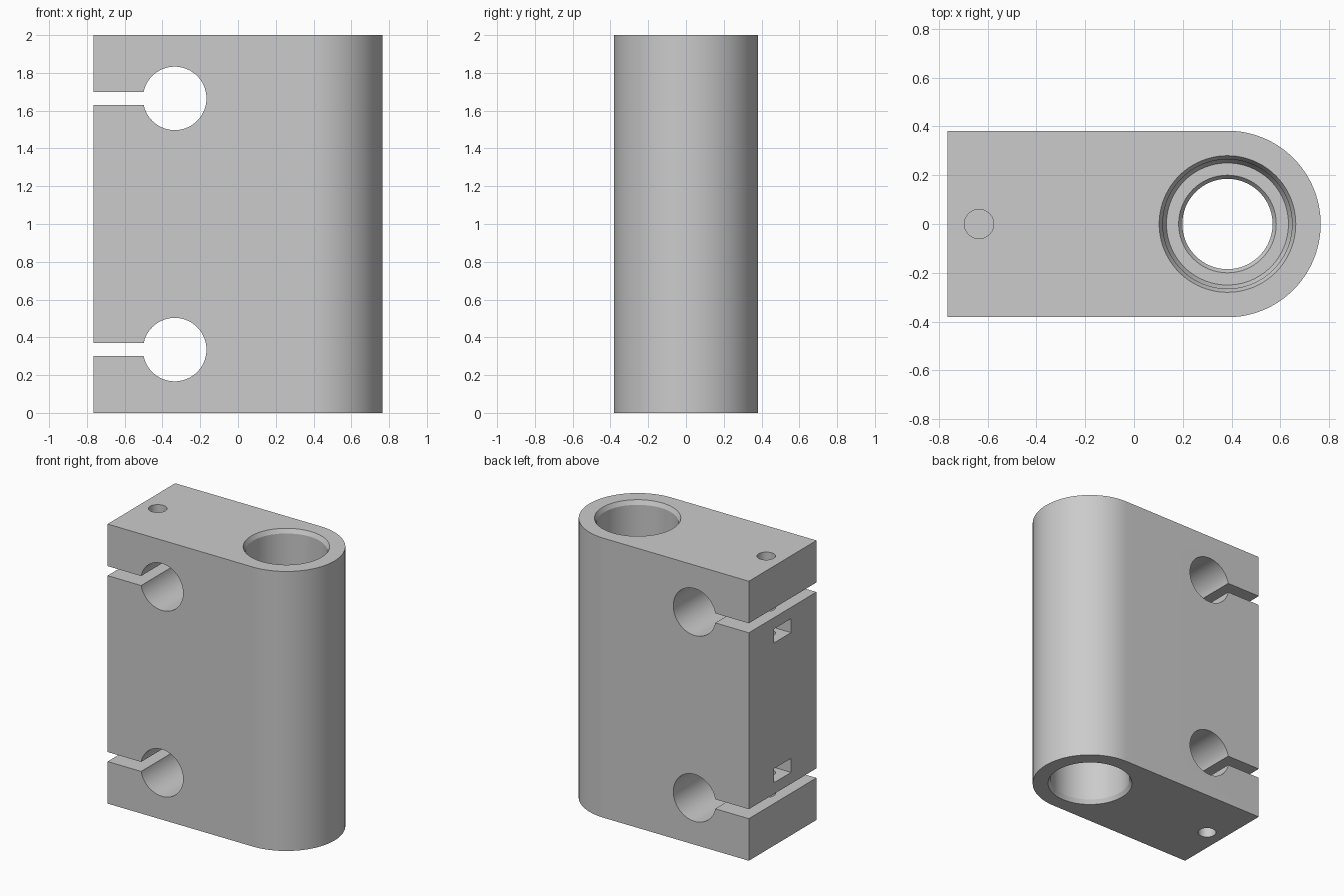
import bpy, bmesh
from math import cos, sin, pi, radians
from mathutils import Matrix, Vector

cube = bpy.data.objects.get("Cube")
if cube:
    bpy.data.objects.remove(cube)

HALF_X, R, H = 0.765, 0.382, 2.0
BORE_X = HALF_X - R
BOLT_X = -0.635
ROD_X, ROD_R, ROD_Z = -0.335, 0.168, 0.335

grey = bpy.data.materials.new("grey")
grey.use_nodes = True
color = (0.6, 0.6, 0.6, 1)
grey.diffuse_color = color
grey.node_tree.nodes["Principled BSDF"].inputs["Base Color"].default_value = color


def make_object(name, bm):
    bmesh.ops.recalc_face_normals(bm, faces=bm.faces)
    mesh = bpy.data.meshes.new(name)
    bm.to_mesh(mesh)
    bm.free()
    mesh.materials.append(grey)
    obj = bpy.data.objects.new(name, mesh)
    bpy.context.collection.objects.link(obj)
    return obj


def prism(name, outline, low, high, axis="z"):
    """Extrude an outline along z, or an xz outline along y."""
    bm = bmesh.new()
    place = (lambda a, b: (a, b, low)) if axis == "z" else (lambda a, b: (a, low, b))
    face = bm.faces.new([bm.verts.new(place(a, b)) for a, b in outline])
    ext = bmesh.ops.extrude_face_region(bm, geom=[face])
    depth = high - low
    move = Vector((0, 0, depth)) if axis == "z" else Vector((0, depth, 0))
    bmesh.ops.translate(bm, vec=move,
                        verts=[v for v in ext["geom"] if isinstance(v, bmesh.types.BMVert)])
    return make_object(name, bm)


def arc(cx, cy, r, start, end, steps):
    angles = [radians(start + (end - start) * i / steps) for i in range(steps + 1)]
    return [(cx + r * cos(a), cy + r * sin(a)) for a in angles]


def rect(x0, x1, y0, y1):
    return [(x0, y0), (x1, y0), (x1, y1), (x0, y1)]


def lathe(name, profile, x):
    """Spin a radius/height profile about a vertical axis."""
    bm = bmesh.new()
    verts = [bm.verts.new((r, 0, z)) for r, z in profile]
    edges = [bm.edges.new(pair) for pair in zip(verts, verts[1:])]
    bmesh.ops.spin(bm, geom=verts + edges, axis=(0, 0, 1), cent=(0, 0, 0),
                   angle=2 * pi, steps=96, use_merge=True)
    bmesh.ops.remove_doubles(bm, verts=bm.verts, dist=1e-5)
    bmesh.ops.transform(bm, matrix=Matrix.Translation((x, 0, 0)), verts=bm.verts)
    return make_object(name, bm)


# Block with one rounded end
body = prism("clamp_block", [(-HALF_X, R), (-HALF_X, -R)] + arc(BORE_X, 0, R, -90, 90, 64), 0, H)

# Stepped bore: chamfered mouth, bearing seat, tapered seat end, narrow neck
upper = [(0.185, 1.13), (0.2, 1.15), (0.25, 1.15), (0.265, 1.18),
         (0.265, 1.97), (0.29, 2.02), (0, 2.02)]
lower = [(r, H - z) for r, z in reversed(upper)]
cutters = [lathe("bearing_bore_cutter", lower + upper, BORE_X)]

for side, sign in (("lower", -1), ("upper", 1)):
    def level(d):
        return H / 2 + sign * d

    # Rod hole and the clamping slit that opens it
    mid = level(1 - ROD_Z)
    cutters.append(prism(side + "_rod_cutter", arc(ROD_X, mid, ROD_R, 0, 355, 71), -0.5, 0.5, "y"))
    cutters.append(prism(side + "_slit_cutter",
                         rect(-0.9, ROD_X - 0.1, mid - 0.034, mid + 0.034), -0.5, 0.5, "y"))
    # Blind bolt hole
    a, b = sorted((level(0.3), level(1.1)))
    cutters.append(prism(side + "_bolt_cutter", arc(BOLT_X, 0, 0.06, 0, 350, 35), a, b))
    # Nut pocket with a hexagonal inner end
    a, b = sorted((level(0.45), level(0.55)))
    cutters.append(prism(side + "_nut_cutter",
                         [(-0.9, -0.095)] + arc(BOLT_X, 0, 0.11, -60, 60, 2) + [(-0.9, 0.095)], a, b))

# Cut the block and bake the result
for cutter in cutters:
    cutter.hide_render = True
    mod = body.modifiers.new(cutter.name, "BOOLEAN")
    mod.operation, mod.solver, mod.object = "DIFFERENCE", "EXACT", cutter
bpy.context.view_layer.objects.active = body
body.select_set(True)
for mod in list(body.modifiers):
    bpy.ops.object.modifier_apply(modifier=mod.name)
for cutter in cutters:
    bpy.data.objects.remove(cutter)
bpy.ops.object.select_all(action="DESELECT")
body.select_set(True)
bpy.ops.object.shade_smooth_by_angle(angle=radians(25))
